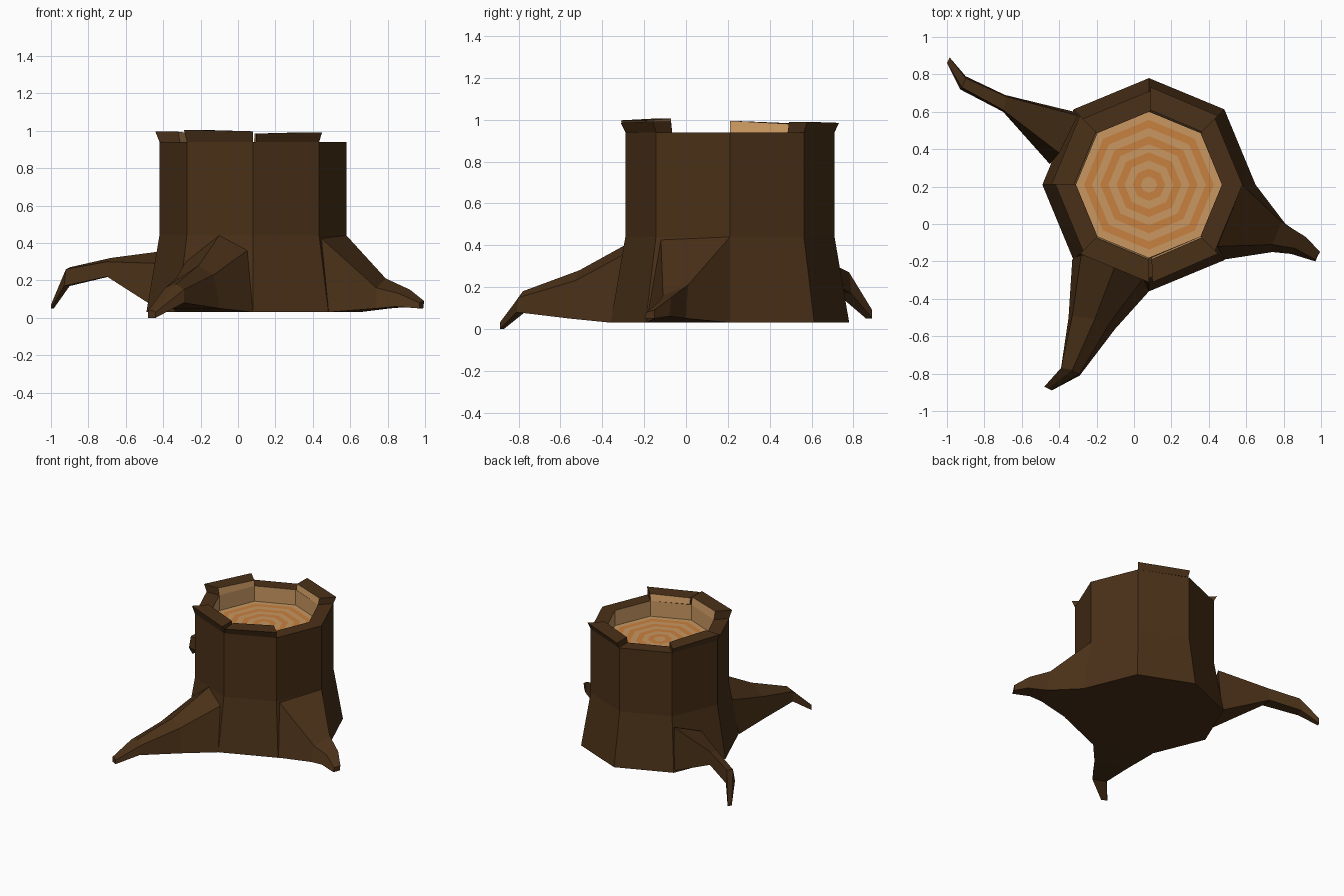
import bpy, bmesh
from math import cos, sin, radians

if "Cube" in bpy.data.objects:
    bpy.data.objects.remove(bpy.data.objects["Cube"])

CX, CY = 0.08, 0.21   # trunk axis


def material(name, rgb):
    m = bpy.data.materials.new(name)
    m.diffuse_color = (*rgb, 1)
    m.use_nodes = True
    m.node_tree.nodes["Principled BSDF"].inputs["Base Color"].default_value = m.diffuse_color
    return m


bark = material("bark", (0.068, 0.030, 0.009))
pale = material("pale_wood", (0.58, 0.31, 0.12))
orange = material("orange_wood", (0.58, 0.22, 0.05))


def pt(r, deg, z):
    return (CX + r * cos(radians(deg)), CY + r * sin(radians(deg)), z)


def finish(name, bm, mats):
    bmesh.ops.recalc_face_normals(bm, faces=bm.faces)
    me = bpy.data.meshes.new(name)
    bm.to_mesh(me)
    bm.free()
    for m in mats:
        me.materials.append(m)
    ob = bpy.data.objects.new(name, me)
    bpy.context.collection.objects.link(ob)
    return ob


def loft(name, sections, mats, closed_mats=None):
    """Skin a list of equal-length rings and cap both ends."""
    bm = bmesh.new()
    rings = [[bm.verts.new(p) for p in s] for s in sections]
    n = len(rings[0])
    for k, (a, b) in enumerate(zip(rings, rings[1:])):
        for i in range(n):
            j = (i + 1) % n
            f = bm.faces.new((a[i], a[j], b[j], b[i]))
            if closed_mats:
                f.material_index = closed_mats[k]
    bm.faces.new(rings[0])
    bm.faces.new(rings[-1])
    return finish(name, bm, mats)


# Hollowed octagonal trunk: flared base, straight wall, rim, pale inner wall
profile = [(0.57, 0.03), (0.50, 0.44), (0.50, 0.94), (0.39, 0.94), (0.39, 0.815)]
loft("trunk", [[pt(r, 45 * i, z) for i in range(8)] for r, z in profile],
     [bark, pale], [0, 0, 0, 1])

# Growth rings: concentric octagonal bands
bm = bmesh.new()
bands = 9
rings = [[bm.verts.new(pt(0.39 * (k + 1) / bands, 45 * i, 0.82)) for i in range(8)]
         for k in range(bands)]
bm.faces.new(rings[0])
for k in range(1, bands):
    for i in range(8):
        j = (i + 1) % 8
        f = bm.faces.new((rings[k - 1][i], rings[k][i], rings[k][j], rings[k - 1][j]))
        f.material_index = k % 2
growth = finish("growth_rings", bm, [pale, orange])
if growth.data.polygons[0].normal.z < 0:
    growth.data.flip_normals()


# Raised bark pieces on the rim: start angle, end angle, top heights
def rim_piece(name, a0, a1, z0, z1):
    ends = [[pt(0.50, a, 0.94), pt(0.522, a, z), pt(0.40, a, z), pt(0.39, a, 0.94)]
            for a, z in ((a0, z0), (a1, z1))]
    ob = loft(name, ends, [bark, pale])
    ob.data.polygons[2].material_index = 1   # inner face


rim_piece("rim_back_right", 45, 89, 0.99, 0.985)
rim_piece("rim_left", 135, 180, 0.98, 0.995)
rim_piece("rim_front_left", 225, 270, 1.005, 0.997)
rim_piece("rim_front_right", 272, 315, 0.985, 0.992)

# Roots: cross-sections from the trunk wall out to the tip
loft("right_root", [
    [(0.65, 0.21, 0.03), (0.48, -0.19, 0.03), (0.44, -0.12, 0.43), (0.58, 0.21, 0.44)],
    [(0.81, 0.00, 0.05), (0.74, -0.15, 0.05), (0.74, -0.11, 0.16), (0.79, 0.01, 0.21)],
    [(0.93, -0.08, 0.06), (0.84, -0.16, 0.06), (0.86, -0.13, 0.13), (0.92, -0.07, 0.15)],
    [(0.99, -0.15, 0.05), (0.97, -0.20, 0.05), (0.97, -0.19, 0.08), (0.995, -0.15, 0.09)],
], [bark])

loft("front_root", [
    [(-0.33, -0.19, 0.03), (0.08, -0.36, 0.03), (0.05, -0.29, 0.36), (-0.10, -0.22, 0.44), (-0.28, -0.15, 0.30)],
    [(-0.35, -0.50, 0.05), (-0.10, -0.56, 0.05), (-0.13, -0.53, 0.23), (-0.21, -0.51, 0.28), (-0.33, -0.49, 0.21)],
    [(-0.39, -0.77, 0.08), (-0.29, -0.81, 0.08), (-0.29, -0.80, 0.15), (-0.33, -0.78, 0.18), (-0.39, -0.77, 0.16)],
    [(-0.48, -0.87, 0.00), (-0.44, -0.89, 0.00), (-0.44, -0.89, 0.03), (-0.46, -0.88, 0.04), (-0.48, -0.87, 0.04)],
], [bark])

loft("back_left_root", [
    [(-0.32, 0.60, 0.04), (-0.45, 0.32, 0.06), (-0.40, 0.38, 0.29), (-0.30, 0.58, 0.37)],
    [(-0.69, 0.69, 0.22), (-0.70, 0.60, 0.22), (-0.70, 0.61, 0.30), (-0.68, 0.68, 0.32)],
    [(-0.90, 0.79, 0.17), (-0.93, 0.72, 0.17), (-0.92, 0.73, 0.26), (-0.90, 0.78, 0.27)],
    [(-0.985, 0.89, 0.05), (-1.0, 0.86, 0.05), (-1.0, 0.86, 0.07), (-0.985, 0.89, 0.09)],
], [bark])
